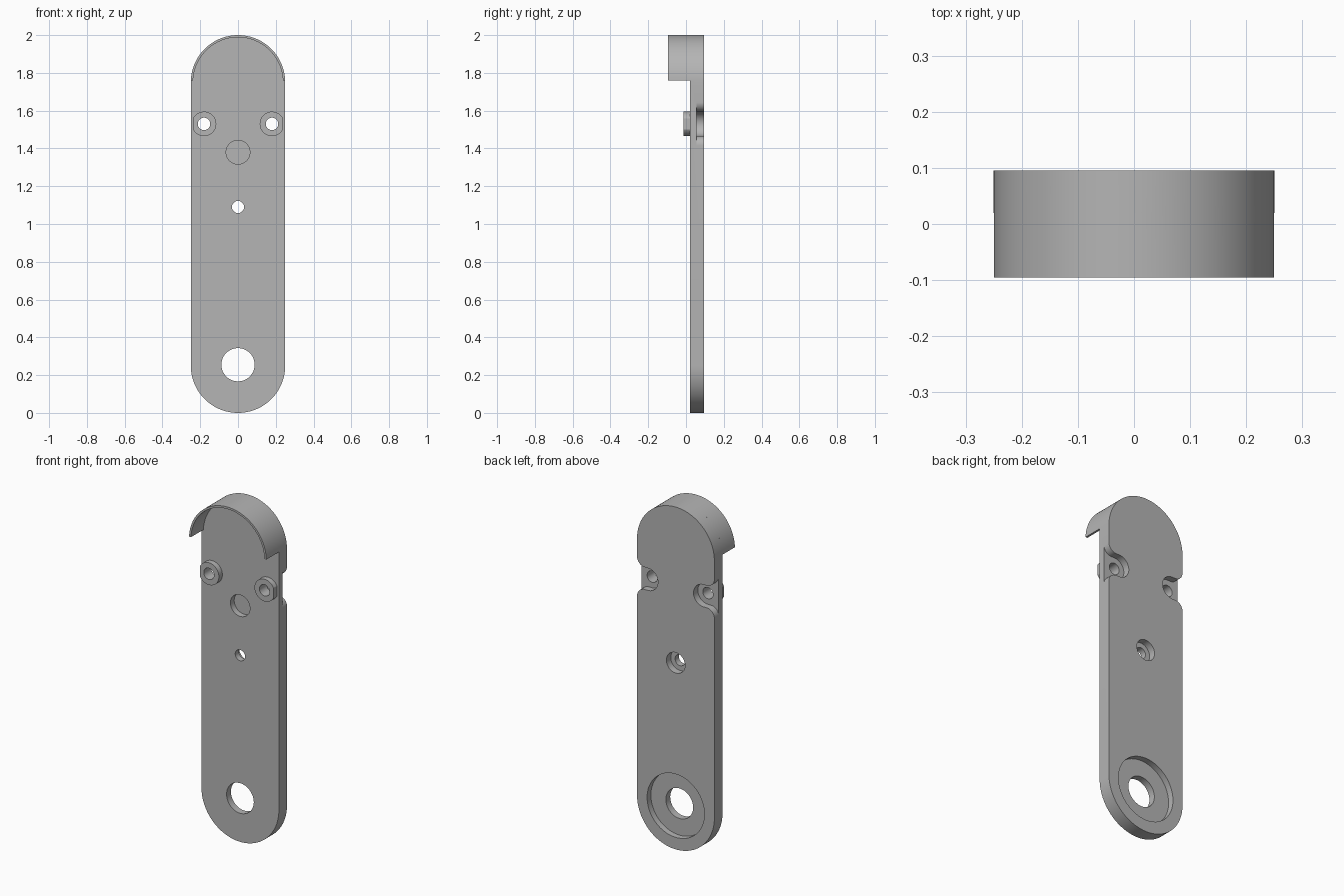
import bpy, bmesh, math

if "Cube" in bpy.data.objects:
    bpy.data.objects.remove(bpy.data.objects["Cube"], do_unlink=True)

R = 0.25                      # half width of the arm
FRONT, BACK = 0.02, 0.095     # plate faces
LOW, HIGH = R, 2 - R          # centres of the rounded ends
BOSS_X, BOSS_Z = 0.18, 1.53

grey = bpy.data.materials.new("plain grey")
grey.use_nodes = True
colour = (0.46, 0.46, 0.46, 1)
grey.diffuse_color = colour
grey.node_tree.nodes["Principled BSDF"].inputs["Base Color"].default_value = colour


def arc(cx, cz, r, a0, a1, n=48):
    """Points on an arc in the XZ plane, angles in degrees."""
    angles = [math.radians(a0 + (a1 - a0) * i / n) for i in range(n + 1)]
    return [(cx + r * math.cos(a), cz + r * math.sin(a)) for a in angles]


def prism(name, outline, y0, y1):
    """Extrude an XZ outline from y0 to y1."""
    bm = bmesh.new()
    face = bm.faces.new([bm.verts.new((x, y0, z)) for x, z in outline])
    out = bmesh.ops.extrude_face_region(bm, geom=[face])
    moved = [v for v in out["geom"] if isinstance(v, bmesh.types.BMVert)]
    bmesh.ops.translate(bm, verts=moved, vec=(0, y1 - y0, 0))
    bmesh.ops.recalc_face_normals(bm, faces=bm.faces)
    mesh = bpy.data.meshes.new(name)
    bm.to_mesh(mesh)
    bm.free()
    mesh.materials.append(grey)
    obj = bpy.data.objects.new(name, mesh)
    bpy.context.collection.objects.link(obj)
    return obj


def disc(name, x, z, r, y0, y1):
    return prism(name, arc(x, z, r, 0, 360, 64)[:-1], y0, y1)


def combine(target, other, operation):
    """Apply a boolean and remove the tool object."""
    bpy.context.view_layer.objects.active = target
    mod = target.modifiers.new(operation, "BOOLEAN")
    mod.operation, mod.object, mod.solver = operation, other, "EXACT"
    bpy.ops.object.modifier_apply(modifier=mod.name)
    bpy.data.objects.remove(other, do_unlink=True)


# Flat arm with two rounded ends
arm = prism("arm_plate", arc(0, HIGH, R, 0, 180) + arc(0, LOW, R, 180, 360), FRONT, BACK)

# Thin hood around the top end
inner = R - 0.012
hood_z = 1.76
t_out = math.degrees(math.asin((hood_z - HIGH) / R))
t_in = math.degrees(math.asin((hood_z - HIGH) / inner))
hood = prism("top_hood", arc(0, HIGH, R, t_out, 180 - t_out)
             + arc(0, HIGH, inner, 180 - t_in, t_in), -0.095, FRONT)
combine(arm, hood, "UNION")

for side in (-1, 1):
    # Front boss, trimmed flat on its outer side
    flat = math.degrees(math.acos((inner - BOSS_X) / 0.065))
    outline = [(side * x, z) for x, z in arc(BOSS_X, BOSS_Z, 0.065, flat, 360 - flat)]
    combine(arm, prism("boss", outline, -0.012, FRONT + 0.01), "UNION")

    # Back notch: round pocket flaring out to the side edge
    h, f = 0.065, 0.05
    pocket = (arc(R - f, BOSS_Z + h + f, f, 0, -90, 16)
              + arc(BOSS_X, BOSS_Z, h, 90, 270, 32)
              + arc(R - f, BOSS_Z - h - f, f, 90, 0, 16)
              + [(R + 0.05, BOSS_Z - h - f), (R + 0.05, BOSS_Z + h + f)])
    pocket = [(side * x, z) for x, z in pocket]
    combine(arm, prism("notch", pocket, 0.055, BACK + 0.05), "DIFFERENCE")

# Holes, counterbores and the blind front recess: x, z, radius, y range
cuts = [
    (-BOSS_X, BOSS_Z, 0.033, -0.2, 0.2),
    (BOSS_X, BOSS_Z, 0.033, -0.2, 0.2),
    (0, 1.38, 0.063, -0.2, 0.055),
    (0, 1.09, 0.032, -0.2, 0.2),
    (0, 1.09, 0.06, 0.055, 0.2),
    (0, LOW + 0.005, 0.088, -0.2, 0.2),
    (0, LOW + 0.005, 0.185, 0.06, 0.2),
]
for x, z, r, y0, y1 in cuts:
    combine(arm, disc("hole", x, z, r, y0, y1), "DIFFERENCE")

# Smooth round walls, crisp edges
bpy.ops.object.select_all(action="DESELECT")
arm.select_set(True)
bpy.context.view_layer.objects.active = arm
bpy.ops.object.shade_smooth_by_angle(angle=math.radians(30))
